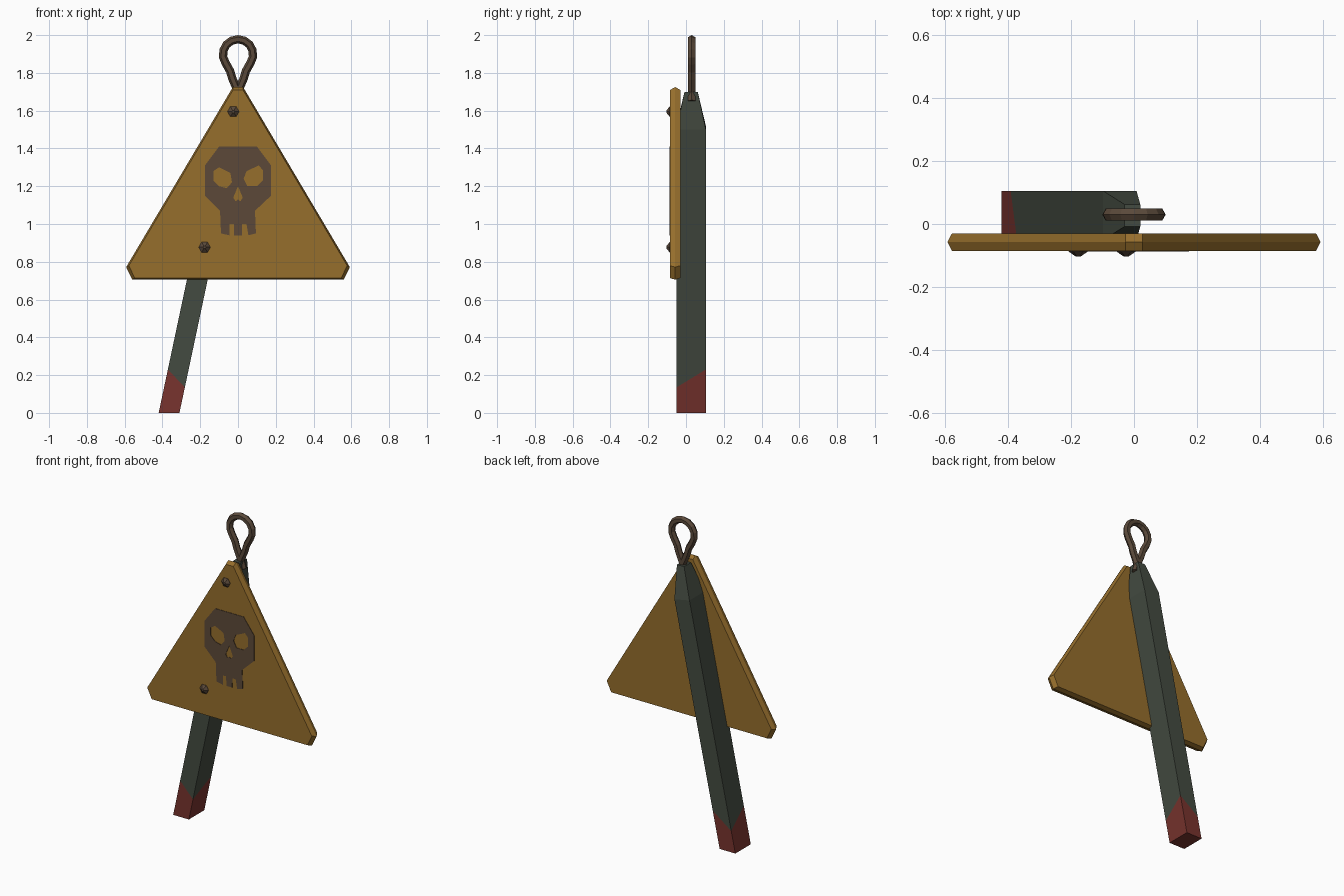
import bpy, bmesh
from math import cos, sin, pi, radians
from mathutils import Vector

cube = bpy.data.objects.get("Cube")
if cube:
    bpy.data.objects.remove(cube, do_unlink=True)


def material(name, rgb):
    lin = [((c / 255 + 0.055) / 1.055) ** 2.4 for c in rgb] + [1.0]
    m = bpy.data.materials.new(name)
    m.use_nodes = True
    m.diffuse_color = lin
    m.node_tree.nodes["Principled BSDF"].inputs["Base Color"].default_value = lin
    return m


YELLOW = material("weathered_yellow", (150, 110, 44))
GREEN = material("dark_green_grey", (68, 75, 65))
RED = material("dull_red", (120, 52, 46))
RUST = material("rusty_iron", (90, 73, 58))
PAINT = material("brown_paint", (92, 73, 56))


def loft(name, rings, *mats):
    """Skin a list of equal-length rings and cap both ends."""
    bm = bmesh.new()
    loops = [[bm.verts.new(p) for p in r] for r in rings]
    n = len(rings[0])
    bm.faces.new(loops[0])
    for a, b in zip(loops, loops[1:]):
        for i in range(n):
            j = (i + 1) % n
            bm.faces.new((a[i], a[j], b[j], b[i]))
    bm.faces.new(loops[-1])
    bmesh.ops.recalc_face_normals(bm, faces=bm.faces)
    me = bpy.data.meshes.new(name)
    bm.to_mesh(me)
    bm.free()
    for m in mats:
        me.materials.append(m)
    ob = bpy.data.objects.new(name, me)
    bpy.context.collection.objects.link(ob)
    return ob


# Triangular board with cut corners and a ridge around its rim
outline = [(-0.56, 0.705), (0.56, 0.705), (0.592, 0.772),
           (0.027, 1.725), (-0.027, 1.725), (-0.592, 0.772)]


def board_ring(y, s):
    return [(x * s, y, 1.08 + (z - 1.08) * s) for x, z in outline]


loft("sign_board", [board_ring(-0.085, 0.976), board_ring(-0.057, 1),
                    board_ring(-0.03, 0.976)], YELLOW)

# Leaning square post with a painted foot and a tapered tip
LEAN = 0.212
corners = [(-0.42, -0.05), (-0.31, -0.05), (-0.31, 0.105), (-0.42, 0.105)]


def post_ring(heights):
    return [(x + LEAN * z, y, z) for (x, y), z in zip(corners, heights)]


tip = [(-0.03, -0.008, 1.7), (0.02, -0.008, 1.7), (0.02, 0.062, 1.7), (-0.03, 0.062, 1.7)]
post = loft("post", [post_ring([0] * 4), post_ring([0.23, 0.135, 0.23, 0.135]),
                     post_ring([1.52, 1.5, 1.5, 1.52]), tip], GREEN, RED)
for f in post.data.polygons:
    f.material_index = int(f.center.z < 0.15)

# Bent iron loop whose two legs cross inside the post tip
half = [(0.015, 1.65), (0, 1.7), (-0.03, 1.77), (-0.042, 1.81)]
arc = [(0.08 * cos(radians(a)), 1.898 + 0.08 * sin(radians(a)))
       for a in range(215, -36, -25)]
path = [Vector((x, 0.03, z)) for x, z in half + arc + [(-x, z) for x, z in reversed(half)]]
rings = []
for i, p in enumerate(path):
    t = (path[min(i + 1, len(path) - 1)] - path[max(i - 1, 0)]).normalized()
    side = Vector((-t.z, 0, t.x))
    rings.append([p + 0.022 * (side * cos(k * pi / 3) + Vector((0, 1, 0)) * sin(k * pi / 3))
                  for k in range(6)])
loft("hanging_loop", rings, RUST)

# Hexagonal bolts
for name, x, z in (("upper_bolt", -0.025, 1.595), ("lower_bolt", -0.177, 0.877)):
    loft(name, [[(x + r * cos(k * pi / 3), y, z + r * sin(k * pi / 3)) for k in range(6)]
                for y, r in ((-0.08, 0.031), (-0.087, 0.031), (-0.103, 0.008))], RUST)

# Painted skull as a thin plate with eye and nose openings (x, z in hundredths)
skull = [
    [(-10, 141), (10, 141), (17.5, 131), (17.5, 115), (9, 107), (9.5, 95), (5.5, 94),
     (4.5, 100), (2.2, 100), (2, 94), (-2, 94), (-2.2, 100), (-4.5, 100), (-4.5, 94),
     (-9, 95), (-9.5, 107), (-17.5, 115), (-17.5, 131)],
    [(-13, 128), (-10, 130), (-4, 127), (-3.2, 122), (-6, 119), (-10, 120), (-13, 123)],
    [(3, 124), (4.5, 128), (11, 131), (13.2, 128.5), (13.2, 123), (10, 120), (5, 120)],
    [(0, 120), (2.5, 114), (1.3, 112), (0, 113), (-1.3, 112), (-2.5, 114)],
]
curve = bpy.data.curves.new("painted_skull", "CURVE")
curve.dimensions = "2D"
curve.fill_mode = "BOTH"
curve.extrude = 0.0015
for pts in skull:
    sp = curve.splines.new("POLY")
    sp.points.add(len(pts) - 1)
    for q, (x, z) in zip(sp.points, pts):
        q.co = (x / 100, z / 100, 0, 1)
    sp.use_cyclic_u = True
curve.materials.append(PAINT)
plate = bpy.data.objects.new("painted_skull", curve)
plate.rotation_euler.x = pi / 2
plate.location.y = -0.0862
bpy.context.collection.objects.link(plate)
bpy.ops.object.select_all(action="DESELECT")
plate.select_set(True)
bpy.context.view_layer.objects.active = plate
bpy.ops.object.convert(target="MESH")
